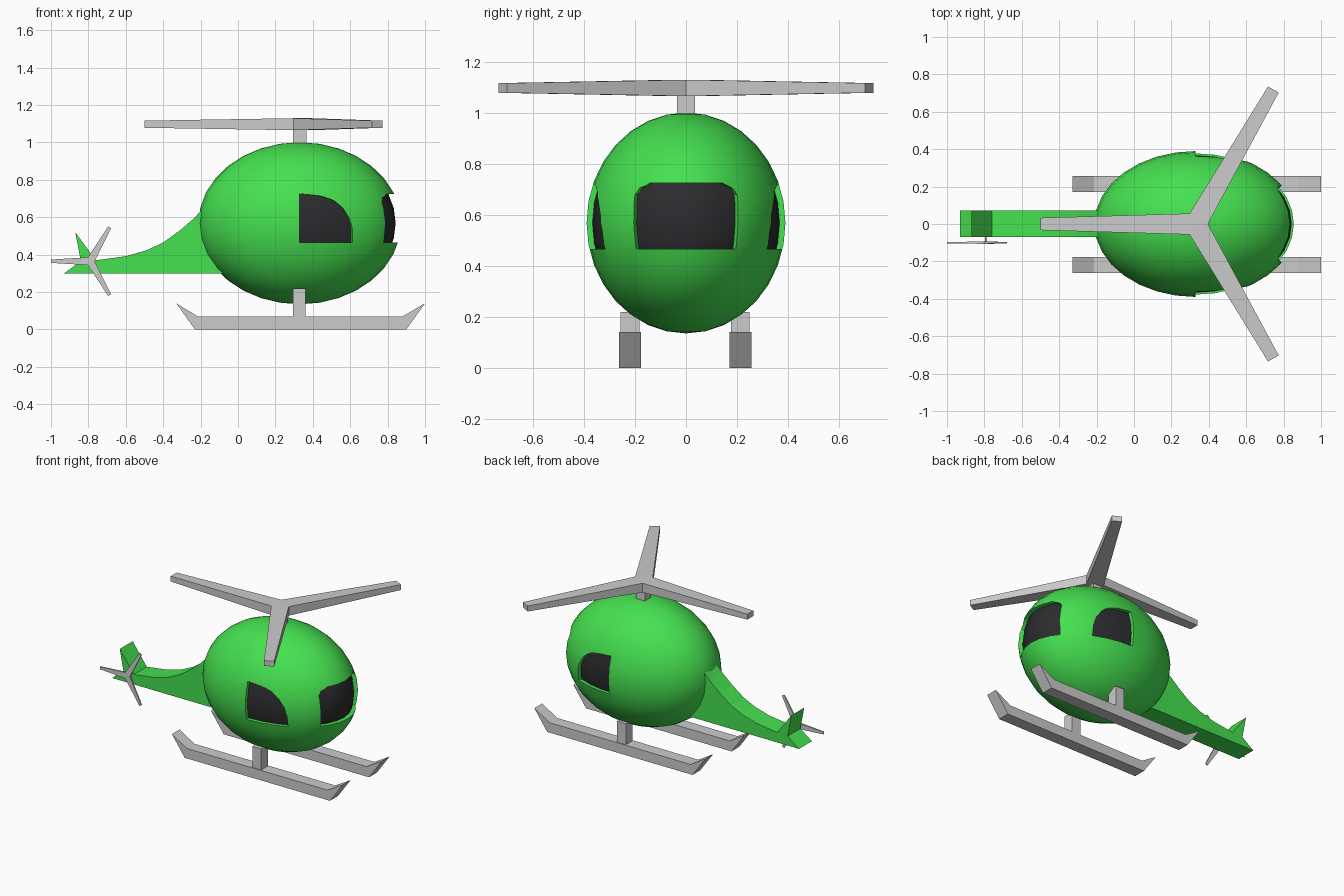
import bpy, bmesh, math
from mathutils import Matrix, Vector

if "Cube" in bpy.data.objects:
    bpy.data.objects.remove(bpy.data.objects["Cube"])


def material(name, rgb):
    m = bpy.data.materials.new(name)
    m.diffuse_color = (*rgb, 1)
    m.use_nodes = True
    m.node_tree.nodes["Principled BSDF"].inputs["Base Color"].default_value = m.diffuse_color
    return m


GREEN = material("green_paint", (0.06, 0.75, 0.08))
DARK = material("dark_glass", (0.025, 0.025, 0.028))


def finish(name, bm, mats=()):
    bmesh.ops.recalc_face_normals(bm, faces=bm.faces)
    me = bpy.data.meshes.new(name)
    bm.to_mesh(me)
    bm.free()
    for m in mats:
        me.materials.append(m)
    ob = bpy.data.objects.new(name, me)
    bpy.context.collection.objects.link(ob)
    return ob


def loft(name, a, b, mats=()):
    """Closed solid between two matching outlines."""
    bm = bmesh.new()
    va, vb = [bm.verts.new(p) for p in a], [bm.verts.new(p) for p in b]
    bm.faces.new(va)
    bm.faces.new(vb[::-1])
    n = len(a)
    for i in range(n):
        bm.faces.new((va[i], va[(i + 1) % n], vb[(i + 1) % n], vb[i]))
    return finish(name, bm, mats)


def side_profile(name, pts, y0, y1, mats=()):
    return loft(name, [(x, y0, z) for x, z in pts], [(x, y1, z) for x, z in pts], mats)


def box(name, x0, x1, y0, y1, z0, z1):
    return side_profile(name, [(x0, z0), (x1, z0), (x1, z1), (x0, z1)], y0, y1)


def ellipsoid(name, radii, mat_index):
    bm = bmesh.new()
    bmesh.ops.create_uvsphere(bm, u_segments=32, v_segments=16, radius=1)
    bm.transform(Matrix.Translation((0.33, 0, 0.568)) @ Matrix.Diagonal((*radii, 1)))
    for f in bm.faces:
        f.material_index = mat_index
        f.smooth = True
    return finish(name, bm, (GREEN, DARK))


def boolean(ob, other):
    mod = ob.modifiers.new("cut", 'BOOLEAN')
    mod.operation, mod.solver, mod.object = 'DIFFERENCE', 'EXACT', other
    bpy.context.view_layer.objects.active = ob
    bpy.ops.object.modifier_apply(modifier="cut")


def rotor(name, length, hub, tip, h0, h1, mat):
    """Three tapered blades joined in a Y, one pointing along -x."""
    bm = bmesh.new()
    for k in range(3):
        turn = Matrix.Rotation(math.tau * k / 3, 4, 'Z')
        nx, ny = -hub / 2, hub * math.sin(math.pi / 3)
        plan = [(0, 0, h0), (nx, -ny, h0), (-length, -tip, h1), (-length, tip, h1), (nx, ny, h0)]
        t = [bm.verts.new(turn @ Vector(p)) for p in plan]
        b = [bm.verts.new(turn @ Vector((x, y, -z))) for x, y, z in plan]
        for s in (t, b):
            bm.faces.new((s[0], s[1], s[4]))
            bm.faces.new(s[1:])
        for i in (1, 2, 3):
            bm.faces.new((t[i], t[i + 1], b[i + 1], b[i]))
    bmesh.ops.remove_doubles(bm, verts=bm.verts, dist=1e-4)
    bm.transform(mat)
    return finish(name, bm)


# Cabin with recessed windows: cutters stop at an inner ellipsoid, leaving a glass floor
cabin = ellipsoid("cabin", (0.542, 0.39, 0.433), 0)
inner = ellipsoid("glass_former", (0.513, 0.367, 0.408), 1)
cutters = []

front = [(-0.2, 0.465), (0.2, 0.465), (0.21, 0.68), (0.19, 0.705), (0.14, 0.725),
         (-0.14, 0.725), (-0.19, 0.705), (-0.21, 0.68)]
ends = [[(x, y * (1 + (x - 0.79) * 2.2), z) for y, z in front] for x in (0.95, 0.65)]
cutters.append(loft("front_window_cutter", *ends, (GREEN, DARK)))

side = [(0, 0.465), (0.29, 0.465), (0.285, 0.54), (0.265, 0.60), (0.225, 0.655),
        (0.17, 0.695), (0.1, 0.715), (0, 0.725)]
for s, label in ((-1, "near"), (1, "far")):
    ends = [[(0.33 + x * (1 + (y - 0.34) * 1.2), s * y, z) for x, z in side] for y in (0.5, 0.2)]
    cutters.append(loft(label + "_window_cutter", *ends, (GREEN, DARK)))

for c in cutters:
    boolean(c, inner)
    boolean(cabin, c)
for ob in cutters + [inner]:
    bpy.data.objects.remove(ob)

# Split the dark recess floors off as their own part
windows = cabin.copy()
windows.data = cabin.data.copy()
windows.name = "windows"
bpy.context.collection.objects.link(windows)
for ob, keep in ((cabin, 0), (windows, 1)):
    bm = bmesh.new()
    bm.from_mesh(ob.data)
    bmesh.ops.delete(bm, geom=[f for f in bm.faces if f.material_index != keep], context='FACES')
    bm.to_mesh(ob.data)
    bm.free()
    bpy.ops.object.select_all(action='DESELECT')
    ob.select_set(True)
    bpy.context.view_layer.objects.active = ob
    bpy.ops.object.shade_smooth_by_angle(angle=math.radians(35))

# Tail boom with upright fin
side_profile("tail_boom", [(-0.93, 0.3), (-0.04, 0.3), (-0.04, 0.66), (-0.18, 0.655), (-0.235, 0.595),
                           (-0.31, 0.53), (-0.4, 0.465), (-0.49, 0.423), (-0.6, 0.392), (-0.76, 0.37),
                           (-0.87, 0.52), (-0.84, 0.365)], -0.07, 0.073, (GREEN,))

# Main rotor and mast
box("rotor_mast", 0.295, 0.365, -0.035, 0.035, 0.96, 1.08)
rotor("main_rotor", 0.83, 0.065, 0.033, 0.032, 0.019, Matrix.Translation((0.33, 0, 1.0975)))

# Tail rotor and its shaft
box("tail_rotor_shaft", -0.797, -0.785, -0.1, -0.06, 0.356, 0.37)
rotor("tail_rotor", 0.209, 0.024, 0.009, 0.006, 0.004,
      Matrix.Translation((-0.791, -0.1, 0.365)) @ Matrix.Rotation(math.pi / 2, 4, 'X'))

# Landing skids and struts
skid = [(-0.23, 0), (0.9, 0), (1.0, 0.14), (0.88, 0.07), (-0.215, 0.07), (-0.33, 0.14)]
for label, y in (("near", -0.22), ("far", 0.213)):
    side_profile(label + "_skid", skid, y - 0.043, y + 0.043)
    box(label + "_strut", 0.293, 0.36, y - 0.037, y + 0.037, 0.05, 0.218)
